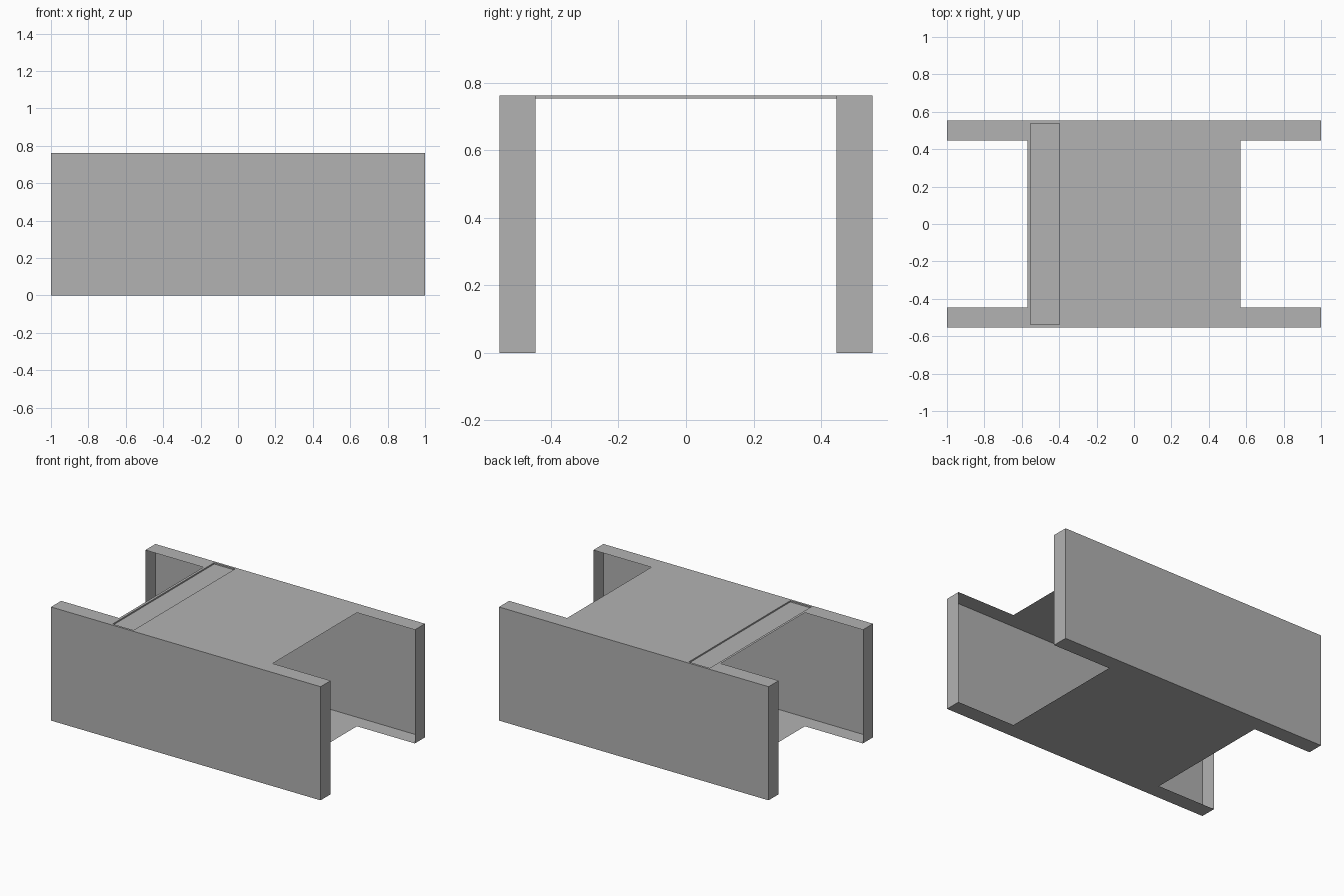
import bpy
import bmesh

cube = bpy.data.objects.get("Cube")
if cube:
    bpy.data.objects.remove(cube, do_unlink=True)

HEIGHT = 0.762
HALF_LENGTH, HALF_WIDTH = 1.0, 0.553
ARM_Y = 0.446            # inner edge of the side arms
DECK_X = 0.57            # half length of the middle deck
GROOVE_X = (-0.553, -0.398)
GROOVE_Y = 0.538
GROOVE_FLOOR = HEIGHT - 0.009

grey = bpy.data.materials.new("plain grey")
grey.use_nodes = True
colour = (0.448, 0.448, 0.448, 1)
grey.diffuse_color = colour
grey.node_tree.nodes["Principled BSDF"].inputs["Base Color"].default_value = colour


def finish(name, bm):
    bmesh.ops.remove_doubles(bm, verts=bm.verts, dist=1e-5)
    mesh = bpy.data.meshes.new(name)
    bm.to_mesh(mesh)
    bm.free()
    mesh.materials.append(grey)
    bpy.context.collection.objects.link(bpy.data.objects.new(name, mesh))


def sheet(name, z, xs, ys, keep, up):
    """Flat sheet made of the grid cells whose centre passes keep."""
    bm = bmesh.new()
    for x0, x1 in zip(xs, xs[1:]):
        for y0, y1 in zip(ys, ys[1:]):
            if keep((x0 + x1) / 2, (y0 + y1) / 2):
                corners = [(x0, y0), (x1, y0), (x1, y1), (x0, y1)]
                face = bm.faces.new([bm.verts.new((x, y, z)) for x, y in corners])
                if not up:
                    face.normal_flip()
    finish(name, bm)


def open_box(name, low, high, open_sides, inward=False):
    """Box without the sides listed as (axis, direction)."""
    bm = bmesh.new()
    bmesh.ops.create_cube(bm, size=1)
    bm.normal_update()
    gone = [f for f in bm.faces
            if any(f.normal[axis] * sign > 0.5 for axis, sign in open_sides)]
    bmesh.ops.delete(bm, geom=gone, context='FACES')
    for v in bm.verts:
        v.co = [a + (b - a) * (c + 0.5) for a, b, c in zip(low, high, v.co)]
    if inward:
        bmesh.ops.reverse_faces(bm, faces=bm.faces)
    finish(name, bm)


def in_h_shape(x, y):
    return abs(y) > ARM_Y or abs(x) < DECK_X


def in_groove(x, y):
    return GROOVE_X[0] < x < GROOVE_X[1] and abs(y) < GROOVE_Y


# Top and bottom H-shaped sheets
xs = [-HALF_LENGTH, -DECK_X, DECK_X, HALF_LENGTH]
ys = [-HALF_WIDTH, -ARM_Y, ARM_Y, HALF_WIDTH]
sheet("bottom_sheet", 0, xs, ys, in_h_shape, False)
sheet("top_sheet", HEIGHT, sorted(xs + list(GROOVE_X)),
      sorted(ys + [-GROOVE_Y, GROOVE_Y]),
      lambda x, y: in_h_shape(x, y) and not in_groove(x, y), True)

# Shallow groove across the top
open_box("top_groove", (GROOVE_X[0], -GROOVE_Y, GROOVE_FLOOR),
         (GROOVE_X[1], GROOVE_Y, HEIGHT), [(2, 1)], inward=True)

# Side walls with end returns, open towards the middle
for name, side in (("front_wall", -1), ("back_wall", 1)):
    y0, y1 = sorted((side * ARM_Y, side * HALF_WIDTH))
    open_box(name, (-HALF_LENGTH, y0, 0), (HALF_LENGTH, y1, HEIGHT),
             [(2, 1), (2, -1), (1, -side)])
